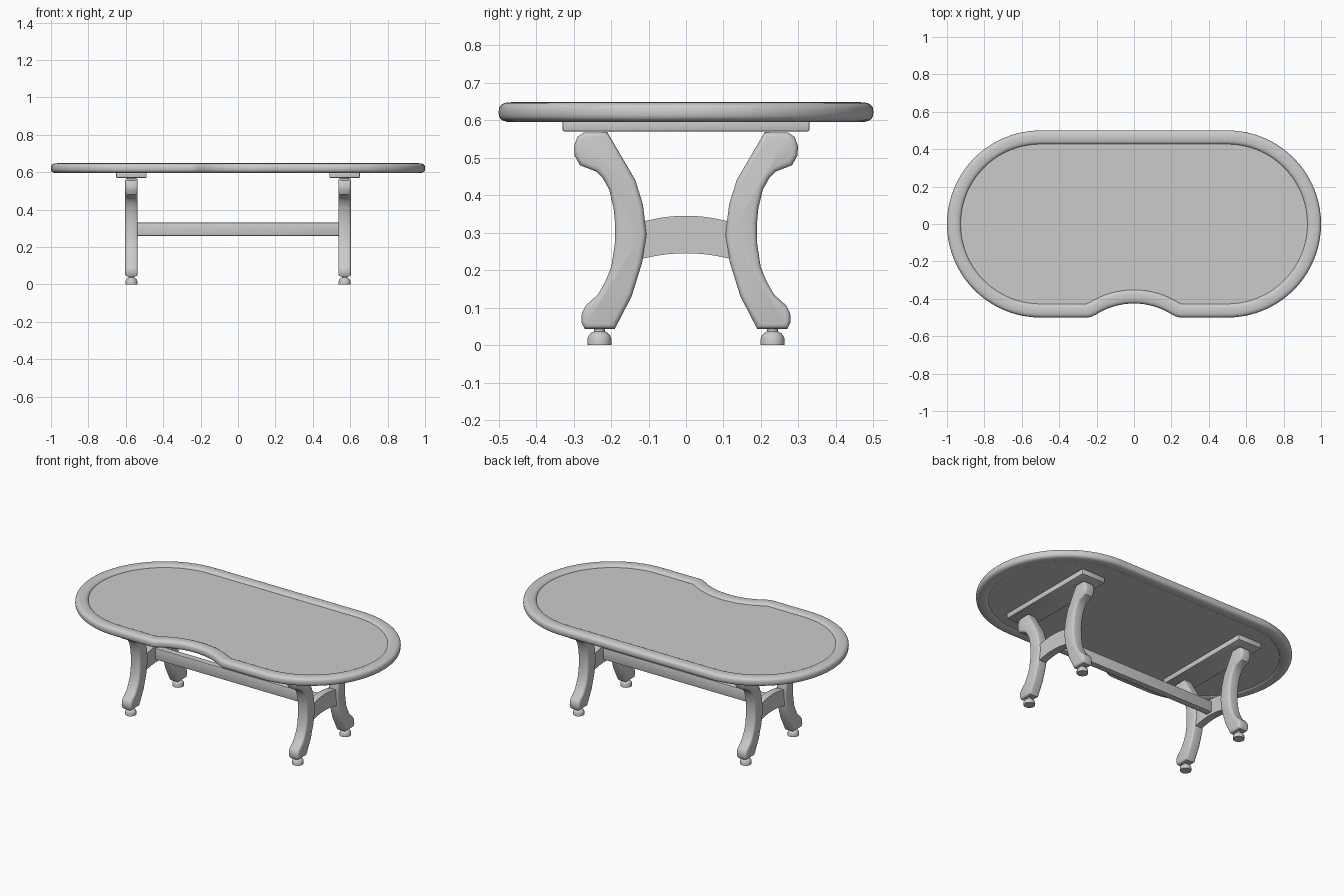
import bpy, bmesh, math
from math import sin, cos, pi

if "Cube" in bpy.data.objects:
    bpy.data.objects.remove(bpy.data.objects["Cube"])


def loft(name, rings, wrap=False, bevel=0.0, segs=3):
    """Skin closed rings of points; wrap joins last ring to first, else ends are capped."""
    bm = bmesh.new()
    vr = [[bm.verts.new(p) for p in r] for r in rings]
    pairs = list(zip(vr, vr[1:])) + ([(vr[-1], vr[0])] if wrap else [])
    for a, b in pairs:
        for i in range(len(a)):
            j = (i + 1) % len(a)
            bm.faces.new((a[i], a[j], b[j], b[i]))
    if not wrap:
        bm.faces.new(vr[0])
        bm.faces.new(vr[-1])
    bmesh.ops.recalc_face_normals(bm, faces=bm.faces)
    if bevel:
        edges = [e for e in bm.edges if e.calc_face_angle(0) > math.radians(85)]
        bmesh.ops.bevel(bm, geom=edges, offset=bevel, segments=segs, profile=0.5,
                        affect='EDGES', clamp_overlap=True)
    me = bpy.data.meshes.new(name)
    bm.to_mesh(me)
    bm.free()
    ob = bpy.data.objects.new(name, me)
    bpy.context.collection.objects.link(ob)
    bpy.ops.object.select_all(action='DESELECT')
    ob.select_set(True)
    bpy.context.view_layer.objects.active = ob
    bpy.ops.object.shade_smooth_by_angle(angle=math.radians(35))
    return ob


def box(name, x0, x1, y0, y1, z0, z1, bevel):
    return loft(name, [[(x0, y0, z), (x1, y0, z), (x1, y1, z), (x0, y1, z)]
                       for z in (z0, z1)], bevel=bevel, segs=2)


# Table outline: stadium with a dealer notch in the front, stored as (x, y, nx, ny)
R, r = 0.38, 0.10
yc = -0.425 - R
fy = -0.5 + r
fx = math.sqrt((R + r) ** 2 - (fy - yc) ** 2)
turn = math.atan2(fx, fy - yc)
outline = []


def arc(cx, cy, rad, a0, a1, n, flip=1):
    for i in range(n + 1):
        a = a0 + (a1 - a0) * i / n
        p = (cx + rad * cos(a), cy + rad * sin(a), flip * cos(a), flip * sin(a))
        if not outline or math.dist(p[:2], outline[-1][:2]) > 1e-5:
            outline.append(p)


arc(0.5, 0, 0.5, -pi / 2, pi / 2, 40)
arc(-0.5, 0, 0.5, pi / 2, 3 * pi / 2, 40)
arc(-fx, fy, r, -pi / 2, -pi / 2 + turn, 6)
arc(0, yc, R, pi / 2 + turn, pi / 2 - turn, 16, -1)
arc(fx, fy, r, -pi / 2 - turn, -pi / 2, 6)


def offset_ring(d, z):
    return [(x - d * nx, y - d * ny, z) for x, y, nx, ny in outline]


# Padded rail: rounded section swept round the outline
def power(v):
    return math.copysign(abs(v) ** (2 / 2.8), v)


rail = [offset_ring(0.0375 - 0.0375 * power(cos(t)), 0.6215 + 0.0265 * power(sin(t)))
        for t in (2 * pi * i / 24 for i in range(24))]
loft("padded_rail", rail, wrap=True)

# Playing surface slab
loft("table_surface", [offset_ring(0.055, z) for z in (0.602, 0.634)])

# Leg silhouette (y, z)
leg = [(0.21, 0.568), (0.272, 0.567), (0.290, 0.555), (0.299, 0.53), (0.297, 0.505),
       (0.283, 0.48), (0.240, 0.463), (0.222, 0.445), (0.205, 0.415), (0.193, 0.365),
       (0.189, 0.32), (0.190, 0.27), (0.199, 0.21), (0.215, 0.17), (0.235, 0.135),
       (0.268, 0.105), (0.278, 0.085), (0.279, 0.06), (0.27, 0.043), (0.19, 0.043),
       (0.145, 0.13), (0.117, 0.22), (0.105, 0.295), (0.115, 0.375), (0.135, 0.44)]
# Foot profile (radius, z)
foot = [(0.032, 0.0), (0.032, 0.017), (0.029, 0.025), (0.023, 0.032), (0.015, 0.036),
        (0.015, 0.046)]
# Arched brace silhouette (y, z)
ys = [-0.13 + 0.26 * i / 12 for i in range(13)]
brace = [(y, 0.345 - 1.2 * y * y) for y in ys] + [(y, 0.245 - 1.1 * y * y) for y in ys[::-1]]

for sx, side in ((-1, "left"), (1, "right")):
    cx = 0.57 * sx
    box(side + "_mounting_plate", cx - 0.082, cx + 0.082, -0.33, 0.33, 0.57, 0.604, 0.005)
    loft(side + "_arched_brace", [[(cx + h, y, z) for y, z in brace]
                                  for h in (-0.023, 0.023)])
    for sy, end in ((-1, "front"), (1, "back")):
        loft(f"{side}_{end}_leg", [[(cx + h, sy * y, z) for y, z in leg]
                                   for h in (-0.034, 0.034)], bevel=0.013)
        loft(f"{side}_{end}_foot",
             [[(cx + q * cos(2 * pi * k / 24), sy * 0.231 + q * sin(2 * pi * k / 24), z)
               for k in range(24)] for q, z in foot])

# Long stretcher joining the two braces
box("long_stretcher", -0.56, 0.56, -0.02, 0.02, 0.26, 0.33, 0.003)
